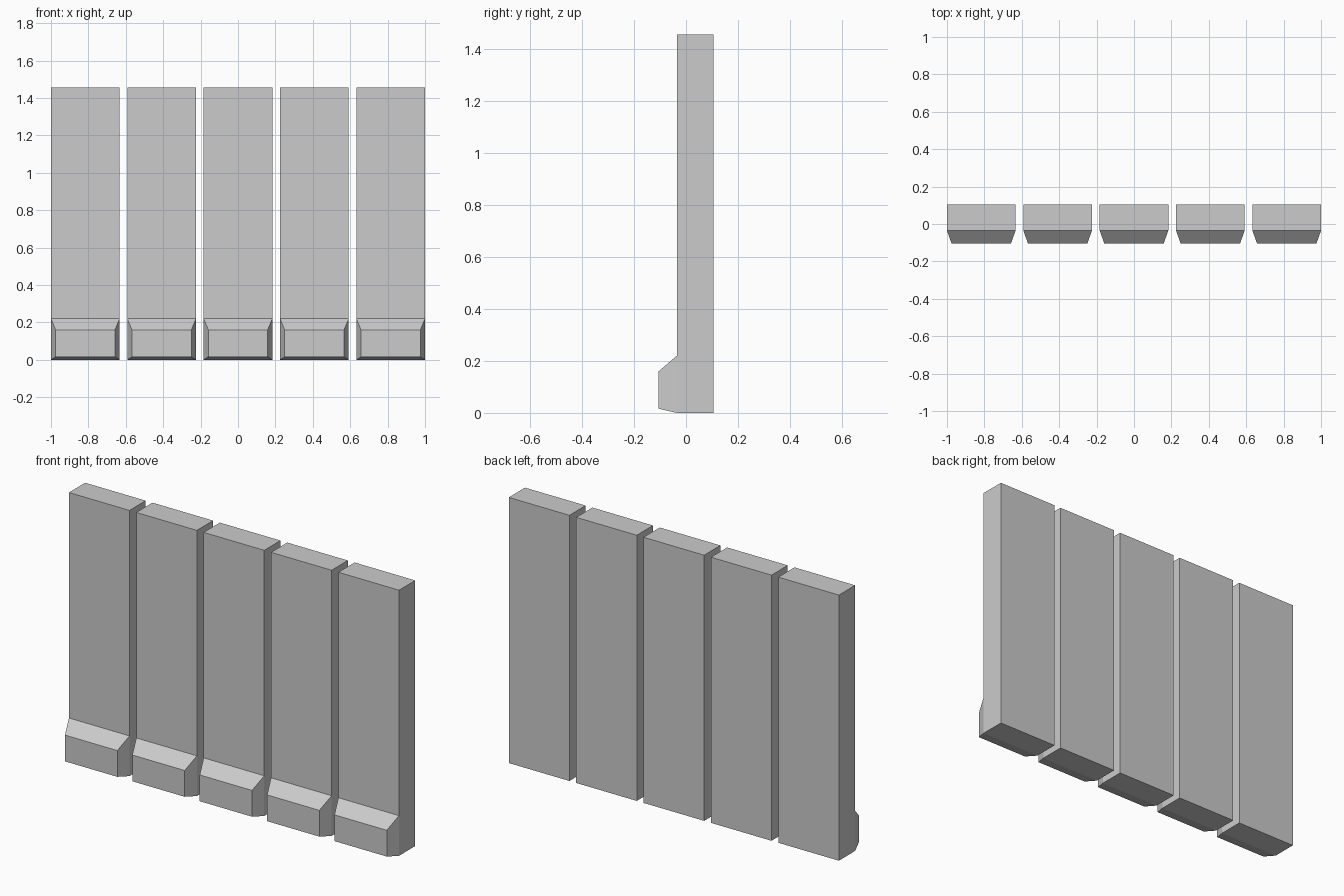
import bpy, bmesh
from mathutils import Vector

if "Cube" in bpy.data.objects:
    bpy.data.objects.remove(bpy.data.objects["Cube"])

COUNT, WIDTH = 5, 0.367
HEIGHT, FOOT = 1.455, 0.22
FRONT, BACK, TOE = -0.035, 0.105, -0.105
PITCH = (2.0 - WIDTH) / (COUNT - 1)

grey = bpy.data.materials.new("plain grey")
grey.diffuse_color = (0.6, 0.6, 0.6, 1)
grey.use_nodes = True
grey.node_tree.nodes["Principled BSDF"].inputs["Base Color"].default_value = grey.diffuse_color


def make_panel_mesh():
    bm = bmesh.new()
    # Upright slab
    bmesh.ops.create_cube(bm, size=1)
    for v in bm.verts:
        v.co = Vector((v.co.x * WIDTH,
                       BACK if v.co.y > 0 else FRONT,
                       HEIGHT if v.co.z > 0 else 0))
    # Cut the slab at the top of the foot
    bmesh.ops.bisect_plane(bm, geom=bm.verts[:] + bm.edges[:] + bm.faces[:],
                           plane_co=(0, 0, FOOT), plane_no=(0, 0, 1))
    bm.normal_update()
    # Pull the lower front face out into a bevelled foot
    low = [f for f in bm.faces
           if f.normal.y < -0.9 and f.calc_center_median().z < FOOT]
    new = bmesh.ops.extrude_discrete_faces(bm, faces=low)["faces"][0]
    for v in new.verts:
        v.co.x *= (WIDTH / 2 - 0.025) / (WIDTH / 2)
        v.co.y = TOE
        v.co.z = 0.16 if v.co.z > FOOT / 2 else 0.016
    bmesh.ops.recalc_face_normals(bm, faces=bm.faces[:])
    mesh = bpy.data.meshes.new("panel")
    bm.to_mesh(mesh)
    bm.free()
    mesh.materials.append(grey)
    return mesh


# Row of identical panels
panel = make_panel_mesh()
for i in range(COUNT):
    ob = bpy.data.objects.new(f"wall_panel_{i + 1}", panel)
    ob.location.x = -1 + WIDTH / 2 + i * PITCH
    bpy.context.collection.objects.link(ob)
